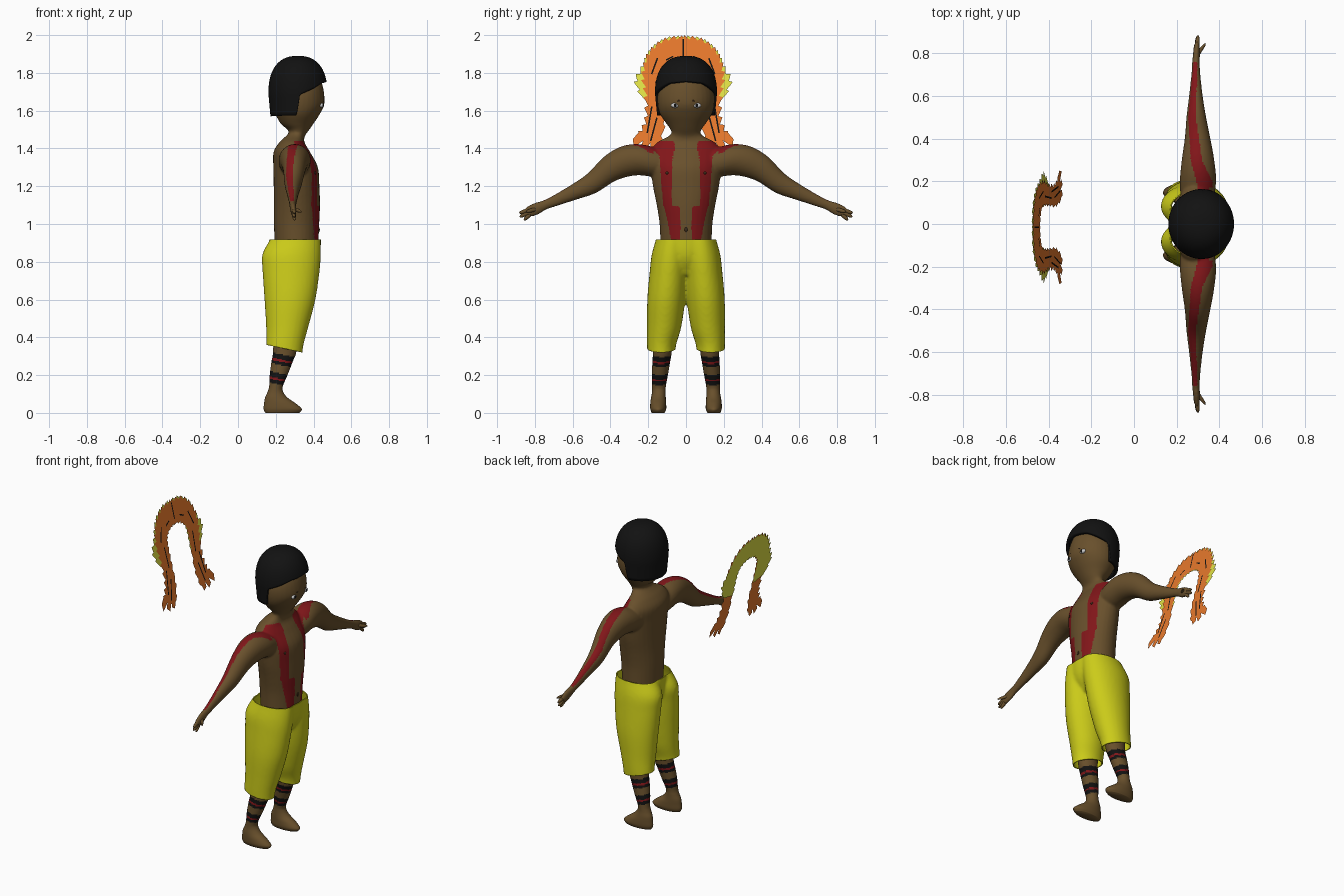
import bpy, bmesh, math
from mathutils import Vector as Vec

if "Cube" in bpy.data.objects:
    bpy.data.objects.remove(bpy.data.objects["Cube"])

def mat(name, r, g, b):
    m = bpy.data.materials.new(name)
    m.diffuse_color = (r, g, b, 1)
    m.use_nodes = True
    m.node_tree.nodes["Principled BSDF"].inputs["Base Color"].default_value = m.diffuse_color
    return m

SKIN, RED, BLACK = mat("skin", .14, .08, .025), mat("red_paint", .22, .008, .01), mat("black", .006, .006, .006)
YELLOW, ORANGE = mat("yellow_cloth", .6, .6, .01), mat("orange_feather", .8, .19, .025)
PALE, WHITE, DARK = mat("yellow_feather", .75, .75, .06), mat("eye_white", .8, .8, .8), mat("dark_skin", .05, .025, .01)

def lerp(table, t):
    """Piecewise linear lookup in (key, value...) rows."""
    for a, b in zip(table, table[1:]):
        if t <= b[0]:
            k = max(0, (t - a[0]) / (b[0] - a[0]))
            return [p + (q - p) * k for p, q in zip(a[1:], b[1:])]
    return list(table[-1][1:])

def refine(rows, n=5):
    """Catmull-Rom interpolation of rows."""
    out = []
    for i in range(len(rows) - 1):
        quad = zip(rows[max(i - 1, 0)], rows[i], rows[i + 1], rows[min(i + 2, len(rows) - 1)])
        quad = list(quad)
        for s in range(n):
            t = s / n
            out.append([.5 * (2 * b + (c - a) * t + (2 * a - 5 * b + 4 * c - d) * t * t
                              + (3 * b - a - 3 * c + d) * t ** 3) for a, b, c, d in quad])
    return out + [list(rows[-1])]

def loft(bm, rows, u=(1, 0, 0), v=(0, 1, 0), side=1, seg=32):
    """Elliptical rings (x, y, z, radius u, radius v), capped at both ends."""
    rings = []
    for x, y, z, a, b in refine(rows):
        ring = []
        for k in range(seg):
            t = 2 * math.pi * k / seg
            p = Vec((x, y, z)) + Vec(u) * a * math.cos(t) + Vec(v) * b * math.sin(t)
            p.y *= side
            ring.append(bm.verts.new(p))
        rings.append(ring)
    faces = [bm.faces.new(rings[0]), bm.faces.new(rings[-1])]
    for r, s in zip(rings, rings[1:]):
        faces += [bm.faces.new((r[k], r[(k + 1) % seg], s[(k + 1) % seg], s[k])) for k in range(seg)]
    bmesh.ops.recalc_face_normals(bm, faces=faces)

def finish(bm, name, mats, smooth=True):
    me = bpy.data.meshes.new(name)
    bm.to_mesh(me)
    bm.free()
    ob = bpy.data.objects.new(name, me)
    bpy.context.collection.objects.link(ob)
    for m in mats:
        me.materials.append(m)
    for p in me.polygons:
        p.use_smooth = smooth
    return ob

def fuse(ob, voxel, smooth):
    """Voxel-merge overlapping lofts into one smooth skin."""
    mats = list(ob.data.materials)
    m = ob.modifiers.new("merge", 'REMESH')
    m.mode, m.voxel_size = 'VOXEL', voxel
    s = ob.modifiers.new("soften", 'SMOOTH')
    s.factor, s.iterations = .5, smooth
    bpy.context.view_layer.update()
    me = bpy.data.meshes.new_from_object(ob.evaluated_get(bpy.context.evaluated_depsgraph_get()))
    ob.modifiers.clear()
    ob.data = me
    me.materials.clear()
    for m in mats:
        me.materials.append(m)
    for p in me.polygons:
        p.use_smooth, p.material_index = True, 0

def ball(name, loc, scale, m):
    bm = bmesh.new()
    bmesh.ops.create_uvsphere(bm, u_segments=16, v_segments=10, radius=1)
    for v in bm.verts:
        v.co = Vec(loc) + Vec([a * b for a, b in zip(v.co, scale)])
    return finish(bm, name, [m])

# Body: torso, neck and head in one loft, arms merged in
bm = bmesh.new()
loft(bm, [(.31, 0, .88, .115, .135), (.31, 0, 1.0, .12, .14), (.312, 0, 1.1, .122, .155), (.31, 0, 1.2, .121, .175),
          (.305, 0, 1.3, .118, .187), (.285, 0, 1.38, .097, .187), (.285, 0, 1.43, .068, .155), (.3, 0, 1.46, .052, .1),
          (.315, 0, 1.48, .048, .078), (.32, 0, 1.5, .058, .082), (.313, 0, 1.53, .086, .103), (.315, 0, 1.58, .117, .136),
          (.315, 0, 1.63, .141, .15), (.315, 0, 1.69, .141, .15), (.315, 0, 1.75, .128, .13), (.315, 0, 1.8, .1, .1),
          (.315, 0, 1.84, .03, .03)])
for s in (1, -1):
    loft(bm, [(.295, .1, 1.32, .075, .085), (.3, .2, 1.335, .085, .097), (.3, .3, 1.335, .076, .086),
              (.298, .4, 1.295, .06, .072), (.292, .5, 1.215, .046, .056), (.29, .6, 1.165, .032, .041),
              (.29, .7, 1.12, .021, .029), (.29, .75, 1.1, .018, .026), (.293, .8, 1.078, .016, .033),
              (.295, .845, 1.058, .013, .026)], v=(0, .42, .9), side=s)
body = finish(bm, "body", [SKIN, RED])
fuse(body, .007, 6)
CHEST = [(.9, .03, .075), (1.0, .028, .095), (1.09, .03, .115), (1.1, .075, .12), (1.2, .078, .13),
         (1.36, .07, .14), (1.4, .06, .18), (1.45, .065, .2)]
ARM = [(.14, .34, .03), (.2, .33, .038), (.3, .292, .026), (.5, .272, .018), (.76, .288, .009)]
for p in body.data.polygons:
    c, y = p.center, abs(p.center.y)
    lo, hi = lerp(CHEST, c.z)
    cx, w = lerp(ARM, y)
    chest = c.x > .3 and c.z < 1.44 and lo < y < hi and y < .2
    arm = .17 < y < .76 and p.normal.z > 0 and abs(c.x - cx) < w
    p.material_index = int(chest or arm)

# Fingers and thumbs
for s, side in ((1, "left"), (-1, "right")):
    bm = bmesh.new()
    for base, tip in (((.295, .83, 1.075), (.3, .882, 1.058)), ((.295, .83, 1.062), (.297, .88, 1.038)),
                      ((.295, .825, 1.05), (.3, .858, 1.022)), ((.295, .79, 1.08), (.333, .845, 1.065))):
        mid = [(a * .3 + b * .7) for a, b in zip(base, tip)]
        loft(bm, [(*base, .011, .011), (*mid, .009, .01), (*tip, .004, .004)], v=(0, .42, .9), side=s, seg=12)
    finish(bm, side + "_fingers", [SKIN])

# Lower legs and feet with painted ankle bands
for s, side in ((1, "left"), (-1, "right")):
    bm = bmesh.new()
    loft(bm, [(.235, .147, 0, .09, .034), (.237, .147, .02, .101, .042), (.222, .147, .05, .084, .042),
              (.203, .146, .08, .06, .039), (.198, .144, .11, .042, .036), (.201, .143, .14, .036, .036),
              (.215, .138, .2, .047, .042), (.233, .131, .27, .056, .047), (.248, .125, .33, .062, .05),
              (.26, .12, .5, .07, .06)], side=s)
    bmesh.ops.subdivide_edges(bm, edges=bm.edges[:], cuts=1, use_grid_fill=True)
    for f in bm.faces:
        c = f.calc_center_median()
        z = c.z + .2 * (c.x - .22)
        for z0, z1, i in ((.255, .272, 1), (.272, .285, 2), (.285, .312, 1), (.15, .17, 1), (.17, .182, 2), (.182, .21, 1)):
            if z0 <= z < z1:
                f.material_index = i
    finish(bm, side + "_leg", [SKIN, BLACK, RED])

# Trousers: merged solid, then cut open at waist and hem
bm = bmesh.new()
loft(bm, [(.3, 0, .73, .08, .07), (.3, 0, .8, .122, .12), (.3, 0, .87, .138, .155), (.306, 0, .99, .132, .158)])
for s in (1, -1):
    loft(bm, [(.24, .13, .24, .095, .073), (.247, .13, .35, .098, .076), (.26, .116, .45, .111, .09),
              (.275, .104, .6, .135, .101), (.281, .09, .75, .151, .102), (.284, .08, .84, .155, .101),
              (.306, .07, .93, .131, .087), (.306, .07, .99, .12, .08)], side=s)
pants = finish(bm, "trousers", [YELLOW])
fuse(pants, .01, 5)
bm = bmesh.new()
bm.from_mesh(pants.data)
for co, no in (((0, 0, .918), (0, 0, -1)), ((.15, 0, .36), (.21, 0, 1))):
    bmesh.ops.bisect_plane(bm, geom=bm.verts[:] + bm.edges[:] + bm.faces[:], plane_co=co, plane_no=no, clear_inner=True)
bm.to_mesh(pants.data)
bm.free()
m = pants.modifiers.new("cloth", 'SOLIDIFY')
m.thickness = .006

# Hair: bowl cut whose lower edge follows the fringe
bm = bmesh.new()
EDGE = [(0, 1.755), (35, 1.745), (60, 1.715), (86, 1.685), (92, 1.575), (180, 1.57)]
N, R, rings = 96, 24, []
top = bm.verts.new((.317, 0, 1.89))
for j in range(1, R + 1):
    ring = []
    for k in range(N):
        t = 2 * math.pi * k / N
        deg = math.degrees(math.acos(math.cos(t)))
        a = math.pi / 2 * j / R
        z = 1.89 - (1.89 - lerp(EDGE, deg)[0]) * (1 - math.cos(a)) ** .9
        f = (1 - min(1, abs(z - 1.69) / .2) ** 2.4) ** (1 / 2.4) if z > 1.69 else 1 - .07 * (1.69 - z) / .12
        ring.append(bm.verts.new((.317 + .156 * f * math.cos(t), .164 * f * math.sin(t), z)))
    rings.append(ring)
for k in range(N):
    bm.faces.new((top, rings[0][k], rings[0][(k + 1) % N]))
    for r, q in zip(rings, rings[1:]):
        bm.faces.new((r[k], q[k], q[(k + 1) % N], r[(k + 1) % N]))
bmesh.ops.recalc_face_normals(bm, faces=bm.faces[:])
hair = finish(bm, "hair", [BLACK])
m = hair.modifiers.new("thickness", 'SOLIDIFY')
m.thickness = .02

# Eyes, brows and chest details
for s, side in ((1, "left"), (-1, "right")):
    ball(side + "_eye", (.441, s * .058, 1.628), (.011, .022, .013), WHITE)
    ball(side + "_iris", (.45, s * .057, 1.628), (.005, .008, .009), BLACK)
    ball(side + "_brow", (.447, s * .035, 1.652), (.008, .012, .006), DARK)
    ball(side + "_nipple", (.406, s * .1, 1.27), (.008, .008, .008), DARK)
ball("navel", (.429, 0, .97), (.004, .008, .012), DARK)

# Feather headdress: flat leaning arch behind the figure
HALF = [(.235, 1.47, .13, 1.42), (.195, 1.55, .105, 1.53), (.195, 1.68, .108, 1.66), (.21, 1.79, .108, 1.75),
        (.18, 1.9, .095, 1.81), (.1, 1.97, .052, 1.845), (0, 1.985, 0, 1.855)]
HALF = refine(HALF, 10)

def place(y, z, s, off):
    return (-.475 + (2 - z) * .228 + off, -.015 + s * y, z)

def arch(name, m, off, start, grow, tips):
    bm = bmesh.new()
    for s in (1, -1):
        pairs = []
        for i, (oy, oz, iy, iz) in enumerate(HALF[start:]):
            d = (Vec((oy, oz)) - Vec((iy, iz))).normalized()
            ext = grow(oz) + .007 * (i % 4) - .006
            o, n = Vec((oy, oz)) + d * ext, Vec((iy, iz)) - d * .003 * (i % 5)
            pairs.append([bm.verts.new(place(p.x, p.y, s, off)) for p in (o, n)])
        for a, b in zip(pairs, pairs[1:]):
            bm.faces.new((a[0], b[0], b[1], a[1]))
        for pts in tips:
            bm.faces.new([bm.verts.new(place(y, z, s, off)) for y, z in pts])
    return finish(bm, name, [m], False)

arch("front_feathers", ORANGE, 0, 0, lambda z: 0,
     [((.18, 1.5), (.24, 1.48), (.266, 1.45), (.262, 1.405), (.2, 1.45)),
      ((.15, 1.47), (.2, 1.47), (.225, 1.41), (.2, 1.385)),
      ((.125, 1.45), (.17, 1.46), (.175, 1.4), (.15, 1.385))])
arch("back_feathers", PALE, -.005, 18, lambda z: .045 * math.exp(-((z - 1.73) / .07) ** 2), [])

# Dark quills on the feathers
bm = bmesh.new()
for s in (1, -1):
    for a, b, k in ((0, 12, .4), (4, 16, .7), (17, 29, .35), (32, 42, .6), (46, 52, .3)):
        p, q = [Vec((r[0] * k + r[2] * (1 - k), r[1] * k + r[3] * (1 - k))) for r in (HALF[a], HALF[b])]
        w = Vec((p.y - q.y, q.x - p.x)).normalized() * .004
        bm.faces.new([bm.verts.new(place(v.x, v.y, s, .003)) for v in (p - w, p + w, q + w, q - w)])
bm.faces.new([bm.verts.new(place(y, z, 1, .003)) for y, z in ((-.004, 1.88), (.004, 1.88), (.004, 1.98), (-.004, 1.98))])
finish(bm, "quills", [BLACK], False)
